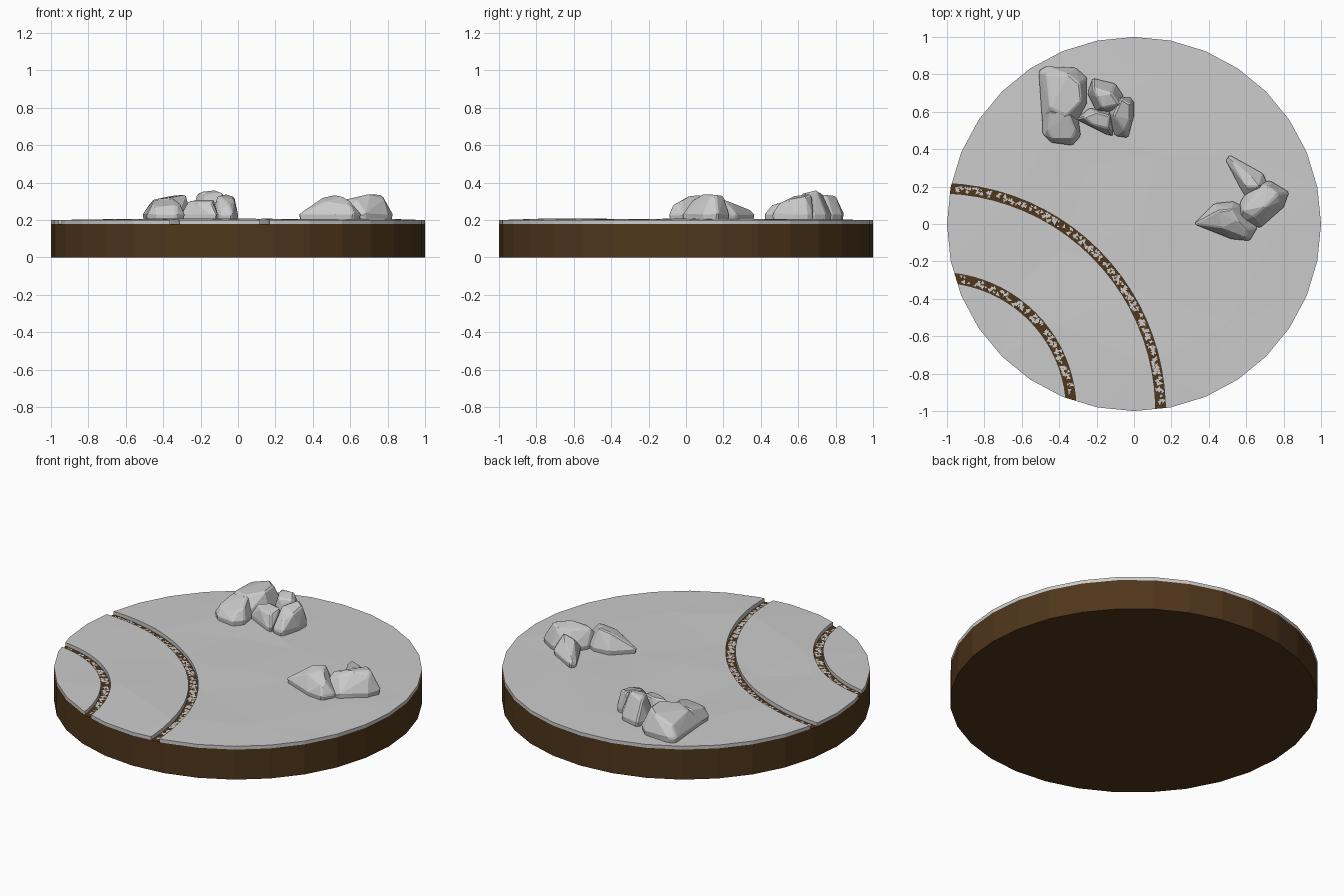
import bpy, bmesh, math, random
from mathutils import Vector
from mathutils.geometry import delaunay_2d_cdt

if "Cube" in bpy.data.objects:
    bpy.data.objects.remove(bpy.data.objects["Cube"])

random.seed(7)
SIDES = 32
TRACK_C = Vector((-1.05, -1.0))
TRACKS = ((0.715, "inner"), (1.192, "outer"))
HALF_W = 0.026


def material(name, rgb):
    m = bpy.data.materials.new(name)
    m.diffuse_color = (*rgb, 1)
    m.use_nodes = True
    m.node_tree.nodes["Principled BSDF"].inputs["Base Color"].default_value = m.diffuse_color
    return m


def add_object(name, bm, mat=None):
    bmesh.ops.recalc_face_normals(bm, faces=bm.faces)
    mesh = bpy.data.meshes.new(name)
    bm.to_mesh(mesh)
    bm.free()
    ob = bpy.data.objects.new(name, mesh)
    bpy.context.collection.objects.link(ob)
    if mat:
        mesh.materials.append(mat)
    return ob


brown = material("soil_brown", (0.08, 0.037, 0.011))
slab_grey = material("slab_grey", (0.57, 0.57, 0.57))

# Brown base disc
bm = bmesh.new()
bmesh.ops.create_cone(bm, cap_ends=True, segments=SIDES, radius1=1, radius2=1, depth=0.18)
bmesh.ops.translate(bm, verts=bm.verts, vec=(0, 0, 0.09))
add_object("soil_base", bm, brown)

# Thin ground slab with a gently uneven top
pts = [Vector((math.cos(a), math.sin(a)))
       for a in (2 * math.pi * i / SIDES for i in range(SIDES))]
for radius, count in ((0.08, 1), (0.4, 5), (0.72, 9)):
    for i in range(count):
        a = 2 * math.pi * (i + random.uniform(-0.25, 0.25)) / count
        r = radius + random.uniform(-0.06, 0.06)
        pts.append(Vector((r * math.cos(a), r * math.sin(a))))
verts2d, _, tris, *_ = delaunay_2d_cdt(pts, [], [], 0, 1e-5)
bm = bmesh.new()
top = [bm.verts.new((p.x, p.y, 0.2 if i < SIDES else 0.2 + random.uniform(0, 0.012)))
       for i, p in enumerate(verts2d)]
bottom = [bm.verts.new((p.x, p.y, 0.18)) for p in verts2d]
for t in tris:
    bm.faces.new([top[i] for i in t])
    bm.faces.new([bottom[i] for i in reversed(t)])
for i in range(SIDES):
    j = (i + 1) % SIDES
    bm.faces.new((bottom[i], bottom[j], top[j], top[i]))
slab = add_object("ground_slab", bm, slab_grey)

# Curved cutters for the two wheel ruts
for radius, label in TRACKS:
    bm = bmesh.new()
    steps = 28
    rings = []
    for i in range(steps + 1):
        a = math.radians(-15 + 120 * i / steps)
        ring = []
        for r, z in ((radius - HALF_W, 0.15), (radius + HALF_W, 0.15),
                     (radius + HALF_W, 0.3), (radius - HALF_W, 0.3)):
            ring.append(bm.verts.new((TRACK_C.x + r * math.cos(a),
                                      TRACK_C.y + r * math.sin(a), z)))
        rings.append(ring)
    for a, b in zip(rings, rings[1:]):
        for k in range(4):
            bm.faces.new((a[k], a[(k + 1) % 4], b[(k + 1) % 4], b[k]))
    bm.faces.new(rings[0])
    bm.faces.new(rings[-1])
    cutter = add_object(label + "_rut_cutter", bm)
    cutter.hide_render = True
    cutter.hide_set(True)
    mod = slab.modifiers.new(label + "_rut", "BOOLEAN")
    mod.operation = "DIFFERENCE"
    mod.solver = "EXACT"
    mod.object = cutter

# Flat grey gravel flakes speckling the rut floors
bm = bmesh.new()
for radius, label in TRACKS:
    for _ in range(int(260 * radius)):
        a = math.radians(random.uniform(-10, 100))
        r = radius + random.uniform(-0.016, 0.016)
        c = TRACK_C + Vector((math.cos(a), math.sin(a))) * r
        if c.length > 0.97:
            continue
        spin, s = random.uniform(0, 6.28), random.uniform(0.008, 0.015)
        flake = []
        for k in range(3):
            t = spin + k * 2.09 + random.uniform(-0.4, 0.4)
            p = c + Vector((math.cos(t), math.sin(t))) * s
            flake.append(bm.verts.new((p.x, p.y, 0.182)))
        f = bm.faces.new(flake)
        f.normal_update()
        if f.normal.z < 0:
            f.normal_flip()
mesh = bpy.data.meshes.new("rut_gravel")
bm.to_mesh(mesh)
bm.free()
bpy.context.collection.objects.link(bpy.data.objects.new("rut_gravel", mesh))


# Rocks: each chunk is a hull of a ground outline and a few crest points
def rock(name, chunks):
    bm = bmesh.new()
    for outline, crest in chunks:
        ring = [Vector(p) for p in outline]
        mid = sum(ring, Vector((0, 0))) / len(ring)
        vs = []
        for p in ring:
            low = mid + (p - mid) * 0.95
            vs.append(bm.verts.new((low.x, low.y, 0.19)))
            vs.append(bm.verts.new((p.x, p.y, 0.23)))
        vs += [bm.verts.new(c) for c in crest]
        bmesh.ops.convex_hull(bm, input=vs)
        loose = [v for v in bm.verts if not v.link_faces]
        bmesh.ops.delete(bm, geom=loose, context="VERTS")
    ob = add_object(name, bm)
    bev = ob.modifiers.new("worn_edges", "BEVEL")
    bev.width = 0.008
    bev.segments = 1
    bev.limit_method = "ANGLE"
    bev.angle_limit = math.radians(35)


rock("rear_left_boulder", [
    ([(-.51, .82), (-.47, .845), (-.31, .835), (-.25, .78), (-.25, .65), (-.32, .52), (-.49, .54)],
     [(-.47, .8, .29), (-.35, .8, .33), (-.29, .75, .335), (-.28, .66, .335),
      (-.36, .58, .32), (-.45, .62, .31)]),
    ([(-.49, .6), (-.3, .58), (-.285, .47), (-.33, .42), (-.44, .435), (-.49, .48)],
     [(-.46, .5, .28), (-.44, .46, .27), (-.33, .46, .28), (-.31, .5, .29),
      (-.35, .6, .32), (-.45, .6, .305)]),
])
rock("rear_cracked_boulder", [
    ([(-.25, .7), (-.22, .78), (-.1, .75), (-.06, .69), (-.05, .6), (-.2, .6)],
     [(-.22, .73, .34), (-.2, .68, .35), (-.12, .7, .36), (-.08, .64, .345), (-.17, .62, .34)]),
    ([(-.11, .68), (-.02, .68), (0, .65), (0, .58), (-.03, .46), (-.1, .47), (-.14, .58)],
     [(-.07, .67, .34), (-.02, .64, .325), (-.02, .56, .31), (-.05, .5, .29), (-.11, .58, .33)]),
    ([(-.31, .56), (-.24, .62), (-.12, .6), (-.11, .47), (-.15, .48)],
     [(-.27, .57, .3), (-.2, .6, .31), (-.13, .58, .31), (-.14, .51, .295), (-.22, .53, .295)]),
])
rock("right_boulder", [
    ([(.49, .34), (.51, .37), (.69, .27), (.72, .2), (.6, .14), (.57, .19)],
     [(.51, .35, .25), (.56, .29, .27), (.63, .25, .29), (.67, .2, .31), (.6, .2, .29)]),
    ([(.57, .12), (.63, .22), (.73, .23), (.83, .17), (.8, .09), (.68, -.02), (.55, 0)],
     [(.65, .16, .31), (.72, .2, .33), (.77, .16, .335), (.78, .12, .31),
      (.7, .09, .34), (.64, .04, .31), (.58, .07, .31)]),
    ([(.32, 0), (.36, -.01), (.52, -.08), (.62, -.09), (.66, -.02), (.57, .1), (.53, .12), (.43, .11)],
     [(.4, .03, .26), (.45, .07, .32), (.52, .08, .335), (.55, .02, .33),
      (.6, -.03, .3), (.6, -.07, .28), (.47, -.02, .3)]),
])
